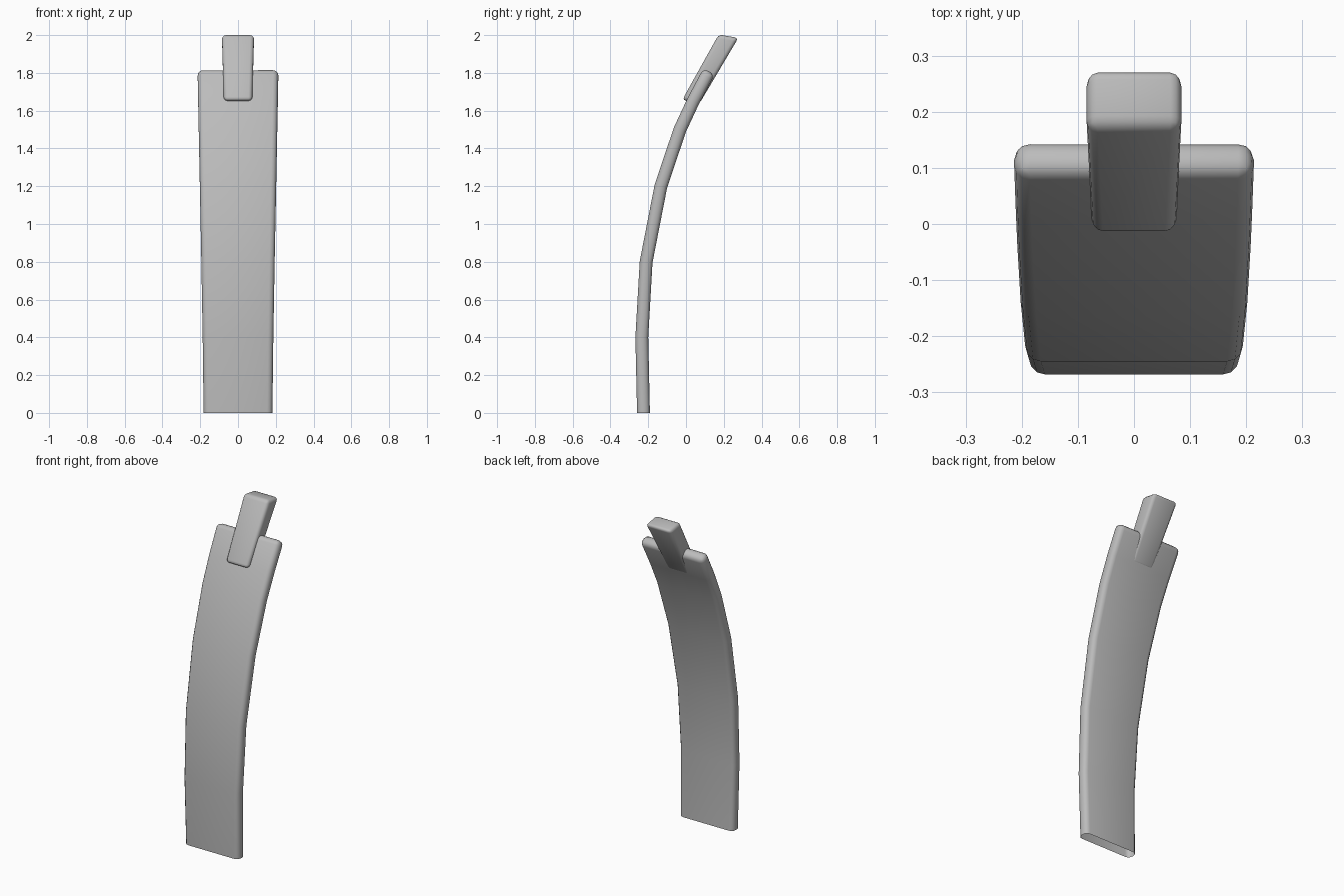
import bpy, bmesh, math
from mathutils import Vector

cube = bpy.data.objects.get("Cube")
if cube:
    bpy.data.objects.remove(cube)

grey = bpy.data.materials.new("plain grey")
grey.use_nodes = True
colour = (0.5, 0.5, 0.5, 1)
grey.diffuse_color = colour
grey.node_tree.nodes["Principled BSDF"].inputs["Base Color"].default_value = colour


def loft(name, rings, bevel, open_bottom):
    """Skin four-cornered rings (half width, front point, back point) and round the edges."""
    bm = bmesh.new()
    loops = []
    for half, front, back in rings:
        corners = [(-half, *front), (half, *front), (half, *back), (-half, *back)]
        loops.append([bm.verts.new(c) for c in corners])
    for low, high in zip(loops, loops[1:]):
        for i in range(4):
            j = (i + 1) % 4
            bm.faces.new((low[i], low[j], high[j], high[i]))
    bm.faces.new(loops[-1])
    if not open_bottom:
        bm.faces.new(loops[0][::-1])
    bmesh.ops.recalc_face_normals(bm, faces=bm.faces[:])
    mesh = bpy.data.meshes.new(name)
    bm.to_mesh(mesh)
    bm.free()
    mesh.materials.append(grey)
    obj = bpy.data.objects.new(name, mesh)
    bpy.context.collection.objects.link(obj)
    mod = obj.modifiers.new("rounded edges", 'BEVEL')
    mod.width = bevel
    mod.segments = 3
    mod.limit_method = 'ANGLE'
    mod.angle_limit = math.radians(30)
    bpy.ops.object.select_all(action='DESELECT')
    obj.select_set(True)
    bpy.context.view_layer.objects.active = obj
    bpy.ops.object.modifier_apply(modifier=mod.name)
    bpy.ops.object.shade_smooth_by_angle(angle=math.radians(40))
    return obj


# Curved strap: centre line (y, z) and half width, with an open lower end
path = [(-0.225, 0, 0.182), (-0.234, 0.4, 0.187), (-0.211, 0.8, 0.194),
        (-0.133, 1.2, 0.202), (-0.032, 1.5, 0.208), (0.038, 1.65, 0.211),
        (0.122, 1.808, 0.214)]
points = [Vector((y, z)) for y, z, _ in path]
rings = []
for i, (point, (_, _, half)) in enumerate(zip(points, path)):
    along = (points[min(i + 1, len(points) - 1)] - points[max(i - 1, 0)]).normalized()
    across = Vector((along.y, -along.x)) * 0.034
    if i == 0:
        across.y = 0
    rings.append((half, point - across, point + across))
loft("curved_strap", rings, 0.028, True)

# Thicker tab joined through the strap's upper end
loft("top_tab", [(0.075, (-0.02, 1.657), (0.07, 1.636)),
                 (0.085, (0.173, 2.003), (0.277, 1.985))], 0.02, False)
